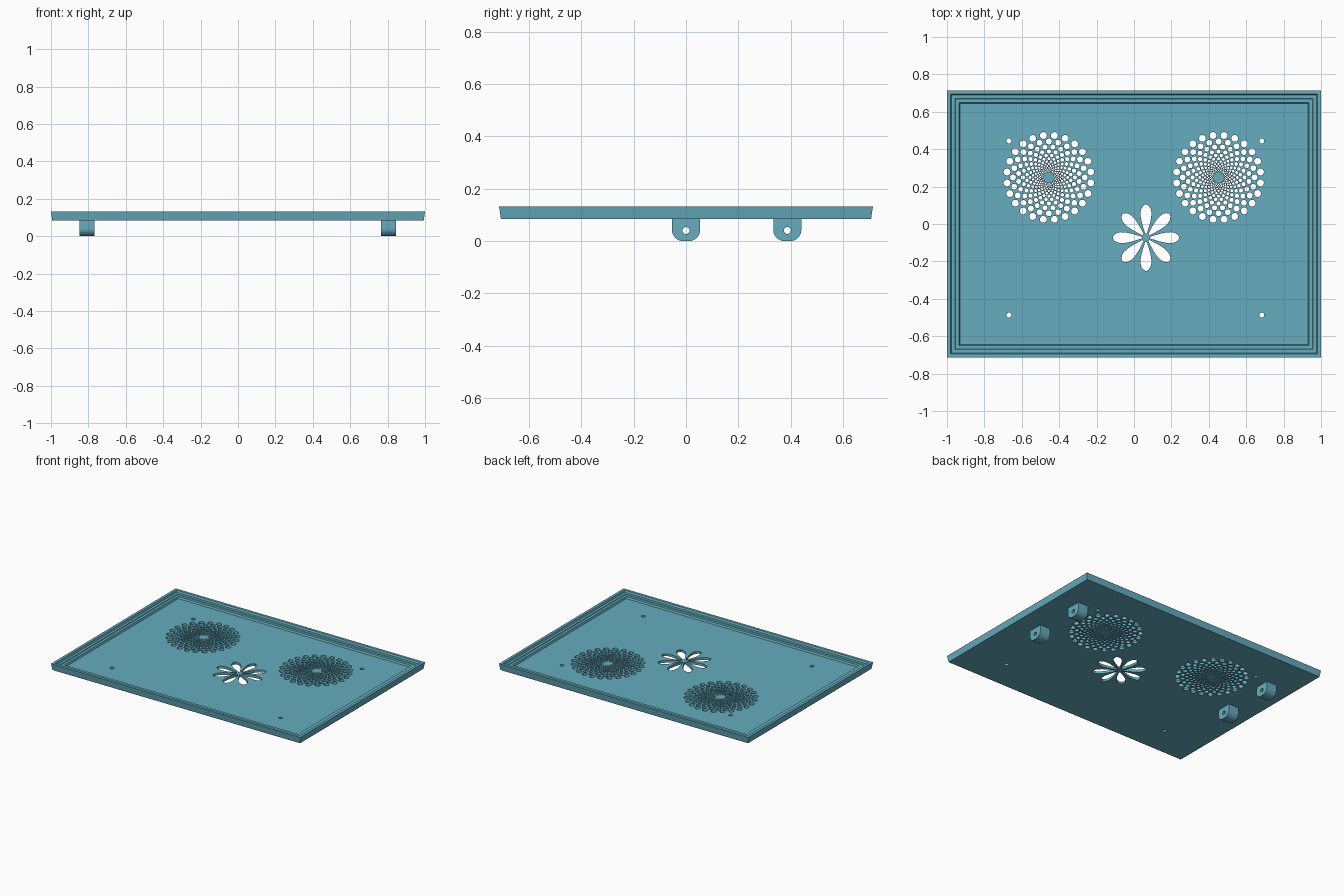
import bpy, bmesh, math
from mathutils import Euler

if "Cube" in bpy.data.objects:
    bpy.data.objects.remove(bpy.data.objects["Cube"])

blue = bpy.data.materials.new("teal_blue")
blue.diffuse_color = (0.133, 0.413, 0.515, 1)
blue.use_nodes = True
blue.node_tree.nodes["Principled BSDF"].inputs["Base Color"].default_value = blue.diffuse_color

HX, HY = 1.0, 0.714            # half size at the top of the rim
BASE, FLOOR, TOP = 0.084, 0.101, 0.131
INNER = 0.069                  # inset of the floor edge


def add_mesh(name, bm):
    bmesh.ops.recalc_face_normals(bm, faces=bm.faces)
    me = bpy.data.meshes.new(name)
    bm.to_mesh(me)
    bm.free()
    me.materials.append(blue)
    ob = bpy.data.objects.new(name, me)
    bpy.context.collection.objects.link(ob)
    return ob


def sheet(name, loops, thickness, location, rotation=(0, 0, 0)):
    """Flat plate from closed outlines; inner outlines become holes."""
    cu = bpy.data.curves.new(name + "_outline", 'CURVE')
    cu.dimensions = '2D'
    cu.fill_mode = 'BOTH'
    cu.extrude = thickness / 2
    for pts in loops:
        sp = cu.splines.new('POLY')
        sp.points.add(len(pts) - 1)
        for p, (x, y) in zip(sp.points, pts):
            p.co = (x, y, 0, 1)
        sp.use_cyclic_u = True
    tmp = bpy.data.objects.new(name + "_outline", cu)
    bpy.context.collection.objects.link(tmp)
    dg = bpy.context.evaluated_depsgraph_get()
    me = bpy.data.meshes.new_from_object(tmp.evaluated_get(dg))
    bm = bmesh.new()
    bm.from_mesh(me)
    bpy.data.objects.remove(tmp)
    bpy.data.curves.remove(cu)
    bpy.data.meshes.remove(me)
    bmesh.ops.remove_doubles(bm, verts=bm.verts, dist=1e-5)
    for f in bm.faces:
        f.material_index = 0
        f.smooth = False
    ob = add_mesh(name, bm)
    ob.location = location
    ob.rotation_euler = Euler(rotation)
    return ob


def circle(cx, cy, r, n=16):
    return [(cx + r * math.cos(2 * math.pi * i / n),
             cy + r * math.sin(2 * math.pi * i / n)) for i in range(n)]


def speaker_holes(cx, cy):
    """Staggered rings of holes that shrink toward the centre."""
    out = []
    for k in range(13):
        s = 0.85 ** k
        for i in range(24):
            a = math.radians(15 * (i + 0.5 * ((k + 1) % 2)))
            out.append(circle(cx + 0.226 * s * math.cos(a), cy + 0.226 * s * math.sin(a),
                              0.0185 * s, 14 if k < 5 else 8))
    return out


def petal(cx, cy, angle):
    """Teardrop opening, narrow at the flower centre."""
    side = [(0.022, 0.004), (0.05, 0.013), (0.08, 0.022), (0.11, 0.028), (0.135, 0.029),
            (0.155, 0.025), (0.17, 0.015), (0.177, 0.005)]
    pts = side + [(r, -w) for r, w in reversed(side)]
    c, s = math.cos(angle), math.sin(angle)
    return [(cx + r * c - w * s, cy + r * s + w * c) for r, w in pts]


# Perforated floor panel
x, y = HX - INNER, HY - INNER
loops = [[(-x, -y), (x, -y), (x, y), (-x, y)]]
loops += speaker_holes(-0.455, 0.249) + speaker_holes(0.452, 0.249)
loops += [petal(0.064, -0.073, i * math.pi / 4) for i in range(8)]
loops += [circle(px, py, 0.0135) for px in (-0.669, 0.683) for py in (-0.487, 0.444)]
sheet("floor_panel", loops, FLOOR - BASE, (0, 0, (FLOOR + BASE) / 2))

# Stepped rim: (inset, height) profile swept round the rectangle
profile = [(INNER, BASE), (0.007, BASE), (0, TOP), (0.019, TOP), (0.024, 0.118),
           (0.042, 0.118), (0.046, 0.114), (0.064, 0.114), (INNER, FLOOR)]
bm = bmesh.new()
rings = [[bm.verts.new((sx * (HX - d), sy * (HY - d), z))
          for sx, sy in ((-1, -1), (1, -1), (1, 1), (-1, 1))] for d, z in profile]
for a, b in zip(rings, rings[1:]):
    for i in range(4):
        j = (i + 1) % 4
        bm.faces.new((a[i], a[j], b[j], b[i]))
add_mesh("rim", bm)

# Hinge lugs: rounded tabs with a pin hole along x
R, W = 0.042, 0.0535
tab = [(W, BASE)]
for sign, start in ((1, 0), (-1, -90)):
    for i in range(9):
        a = math.radians(start - 90 * i / 8)
        tab.append((sign * (W - R) + R * math.cos(a), R + R * math.sin(a)))
tab.append((-W, BASE))
for side, lx in (("left", -0.807), ("right", 0.805)):
    for place, ly in (("middle", 0.0), ("back", 0.387)):
        sheet(f"{side}_{place}_hinge_lug", [tab, circle(0, 0.04, 0.0135, 20)], 0.08,
              (lx, ly, 0), (math.pi / 2, 0, math.pi / 2))
